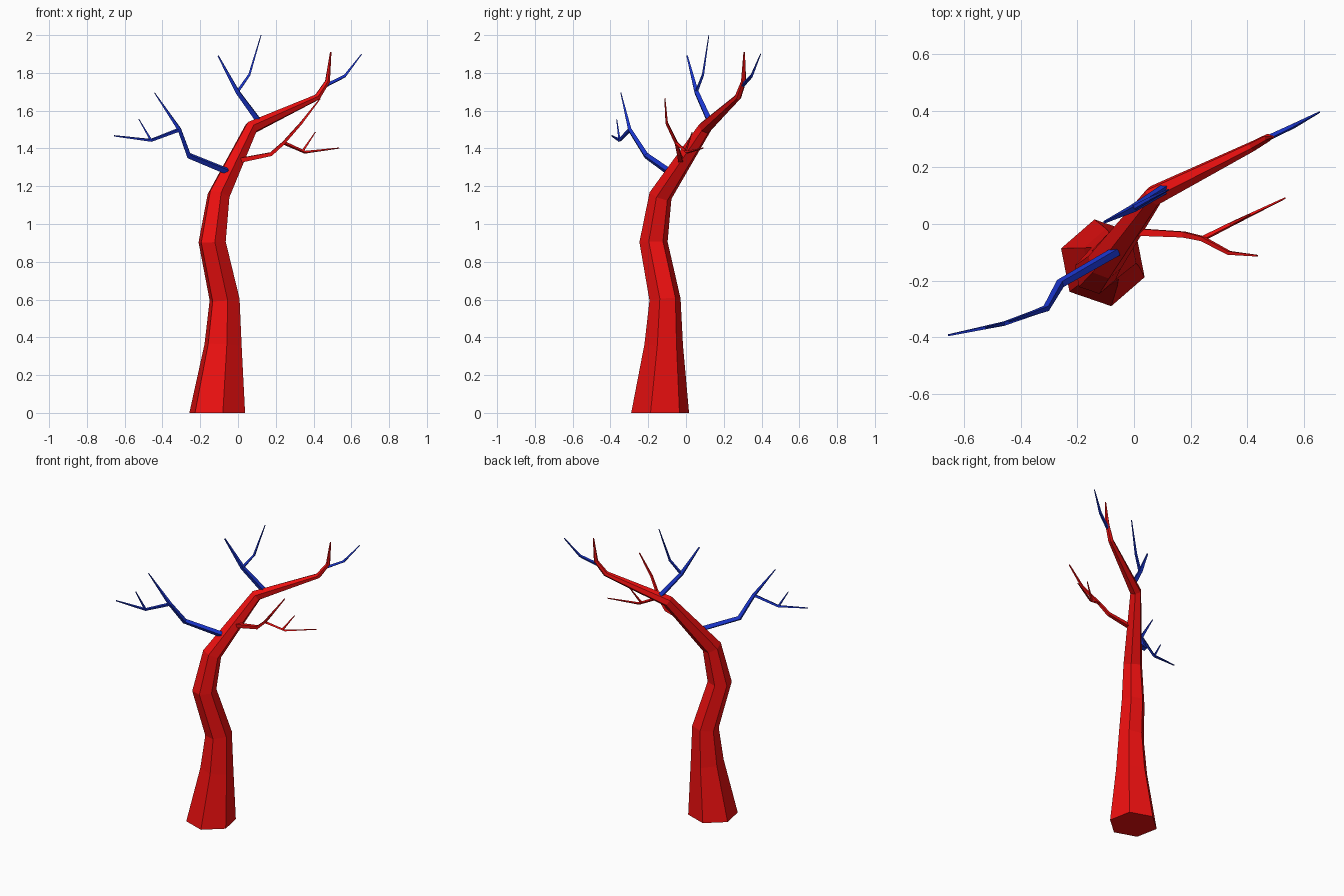
import bpy, bmesh
from math import cos, sin, radians
from mathutils import Vector


def material(name, color):
    m = bpy.data.materials.new(name)
    m.diffuse_color = color
    return m


RED = material("red_bark", (0.85, 0.005, 0.005, 1))
BLUE = material("blue_bark", (0.01, 0.035, 0.6, 1))
UP = Vector((0, 0, 1))


def tube(bm, pts, sides, turn=0, flat_base=False):
    """Tapered low-poly tube through (x, y, z, radius) points."""
    pos = [Vector(p[:3]) for p in pts]
    dirs = [(b - a).normalized() for a, b in zip(pos, pos[1:])]
    rings = []
    for i, p in enumerate(pos):
        t = (dirs[max(i - 1, 0)] + dirs[min(i, len(dirs) - 1)]).normalized()
        if flat_base and i == 0:
            t = UP
        q = UP.rotation_difference(t)
        ring = []
        for k in range(sides):
            a = radians(turn) + k * radians(360) / sides
            ring.append(bm.verts.new(p + q @ Vector((cos(a), sin(a), 0)) * pts[i][3]))
        rings.append(ring)
    for lo, hi in zip(rings, rings[1:]):
        for k in range(sides):
            n = (k + 1) % sides
            bm.faces.new((lo[k], lo[n], hi[n], hi[k]))
    bm.faces.new(rings[0][::-1])
    bm.faces.new(rings[-1])


def part(name, mat, paths, sides=4, turn=45, flat_base=False):
    bm = bmesh.new()
    for pts in paths:
        tube(bm, pts, sides, turn, flat_base)
    me = bpy.data.meshes.new(name)
    bm.to_mesh(me)
    bm.free()
    me.materials.append(mat)
    ob = bpy.data.objects.new(name, me)
    bpy.context.collection.objects.link(ob)


# Trunk that leans over into the long main limb
part("trunk", RED, [[
    (-0.11, -0.137, 0, 0.156), (-0.079, -0.118, 0.36, 0.104),
    (-0.071, -0.111, 0.6, 0.084), (-0.137, -0.172, 0.905, 0.076),
    (-0.103, -0.135, 1.15, 0.062), (0.07, 0.1, 1.51, 0.038),
    (0.42, 0.275, 1.672, 0.018), (0.474, 0.305, 1.755, 0.014),
    (0.491, 0.308, 1.91, 0.004)]], sides=6, turn=-19, flat_base=True)

# Twig at the end of the main limb
part("limb_twig", BLUE, [[
    (0.455, 0.295, 1.728, 0.011), (0.565, 0.347, 1.783, 0.009),
    (0.655, 0.395, 1.9, 0.003)]])

# Left branch with forked twigs
part("left_branch", BLUE, [
    [(-0.06, -0.095, 1.28, 0.019), (-0.26, -0.21, 1.362, 0.017),
     (-0.31, -0.298, 1.5, 0.013), (-0.442, -0.345, 1.695, 0.003)],
    [(-0.31, -0.298, 1.5, 0.011), (-0.46, -0.352, 1.443, 0.009),
     (-0.657, -0.393, 1.467, 0.004)],
    [(-0.46, -0.352, 1.443, 0.008), (-0.525, -0.367, 1.555, 0.003)]])

# Top branch with two twigs
part("top_branch", BLUE, [
    [(0.11, 0.125, 1.545, 0.019), (-0.003, 0.055, 1.7, 0.015),
     (-0.105, 0.006, 1.89, 0.005)],
    [(-0.003, 0.055, 1.7, 0.01), (0.06, 0.09, 1.79, 0.008),
     (0.122, 0.121, 2.0, 0.003)]])

# Right branch with forked twigs
part("right_branch", RED, [
    [(0.0, -0.028, 1.335, 0.018), (0.175, -0.037, 1.37, 0.014),
     (0.242, -0.052, 1.43, 0.011), (0.335, -0.102, 1.535, 0.009),
     (0.435, -0.112, 1.664, 0.004)],
    [(0.242, -0.052, 1.43, 0.01), (0.355, 0.005, 1.38, 0.008),
     (0.535, 0.092, 1.402, 0.003)],
    [(0.342, -0.002, 1.386, 0.008), (0.41, 0.033, 1.487, 0.003)]])
